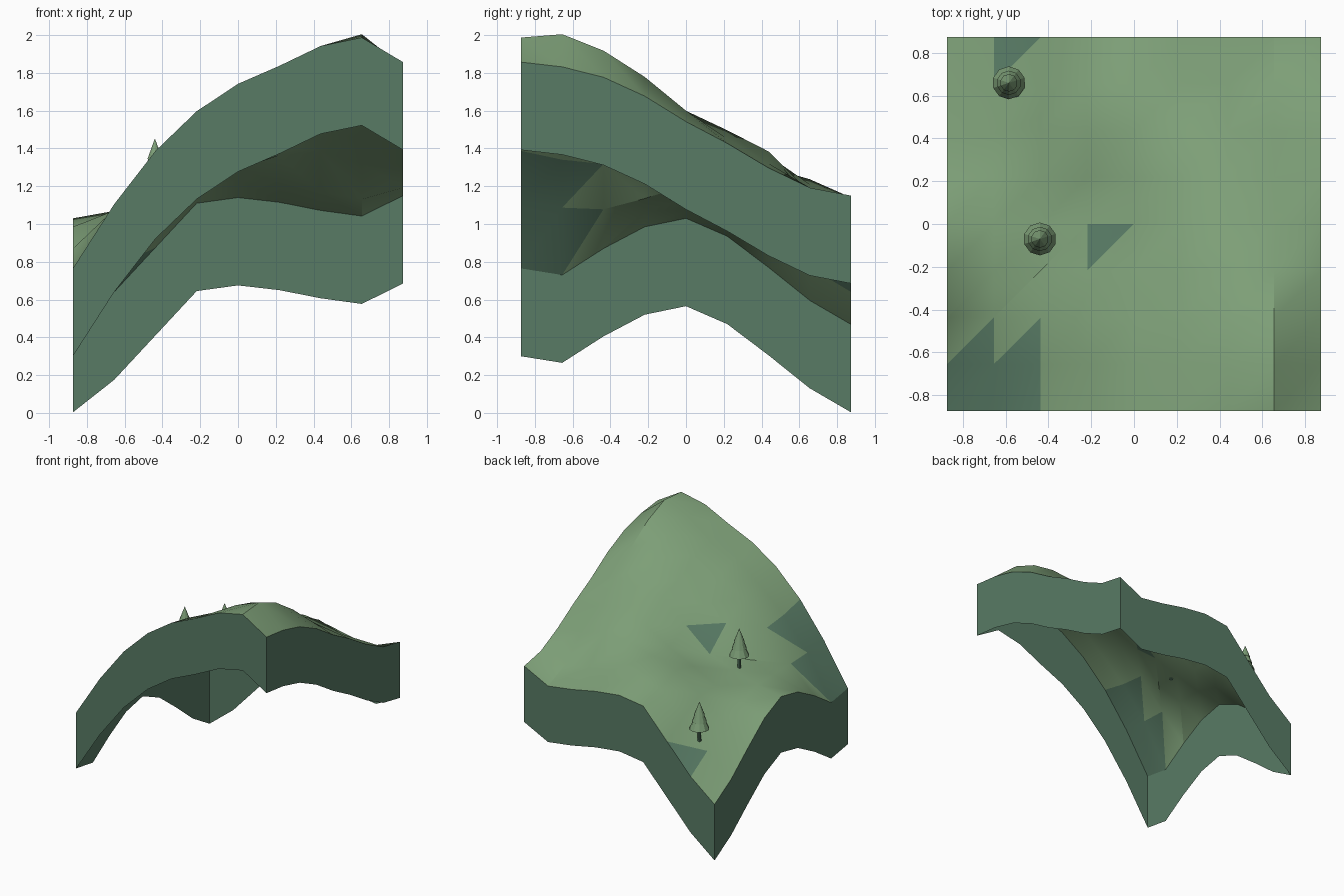
import bpy, bmesh, math

cube = bpy.data.objects.get("Cube")
if cube:
    bpy.data.objects.remove(cube)


def make_material(name, colour):
    mat = bpy.data.materials.new(name)
    mat.use_nodes = True
    mat.diffuse_color = (*colour, 1)
    mat.node_tree.nodes["Principled BSDF"].inputs["Base Color"].default_value = (*colour, 1)
    return mat


GRASS = make_material("grass green", (0.205, 0.345, 0.185))
ROCK = make_material("rock green", (0.098, 0.198, 0.13))

HALF = 0.874          # half width of the ground tile
CELLS = 8
STEP = 2 * HALF / CELLS
SKIRT_DEPTH = 0.465

# Height profiles along the four borders
front = [.765, 1.105, 1.387, 1.597, 1.742, 1.837, 1.942, 1.987, 1.857]
back = [.468, .64, .875, 1.11, 1.14, 1.115, 1.072, 1.042, 1.15]
left = [.765, .73, .87, .985, 1.03, .935, .77, .595, .468]
right = [1.857, 1.832, 1.777, 1.677, 1.542, 1.427, 1.297, 1.192, 1.15]

# Hollow in the middle and ridge at the front: offset in hundredths, row by row
relief = {
    1: [3, 0, -3, 0, 0, 4, 8],
    2: [-8, -10, -12, -10, -4, 2, 6],
    3: [-16, -33, -27, -25, -12, -2, 3],
    4: [-17, -32, -42, -28, -9, -4, 0],
    5: [-12, -25, -33, -26, -11, 0, 0],
    6: [-4, -7, -12, -9, 0, 6, 4],
    7: [0, 0, -4, 0, 0, 0, 0],
}


def lerp(a, b, t):
    return a + (b - a) * t


def ground_height(i, j):
    """Surface blended between the border profiles, plus the relief."""
    u, v = i / CELLS, j / CELLS
    corners = lerp(lerp(front[0], front[-1], u), lerp(back[0], back[-1], u), v)
    z = lerp(front[i], back[i], v) + lerp(left[j], right[j], u) - corners
    if j in relief and 0 < i < CELLS:
        z += relief[j][i - 1] / 100
    return z


def finish(name, bm, materials):
    mesh = bpy.data.meshes.new(name)
    bm.to_mesh(mesh)
    bm.free()
    for mat in materials:
        mesh.materials.append(mat)
    obj = bpy.data.objects.new(name, mesh)
    bpy.context.collection.objects.link(obj)
    return obj


def smooth(obj, angle):
    bpy.ops.object.select_all(action='DESELECT')
    obj.select_set(True)
    bpy.context.view_layer.objects.active = obj
    bpy.ops.object.shade_smooth_by_angle(angle=math.radians(angle))


def is_rock(i, j, upper):
    """Rocky triangles: the low front corner, the pool and the back edge."""
    if i < 2 and (j == 0 or (j == 1 and not upper)):
        return True
    return upper and (i, j) in ((3, 3), (1, 7))


# Ground surface: each cell is split along the same diagonal
bm = bmesh.new()
size = range(CELLS + 1)
grid = [[bm.verts.new((i * STEP - HALF, j * STEP - HALF, ground_height(i, j)))
         for j in size] for i in size]
for i in range(CELLS):
    for j in range(CELLS):
        a, b = grid[i][j], grid[i + 1][j]
        c, d = grid[i + 1][j + 1], grid[i][j + 1]
        for upper, tri in ((False, (a, b, c)), (True, (a, c, d))):
            bm.faces.new(tri).material_index = int(is_rock(i, j, upper))
rim = ([grid[i][0].co.copy() for i in range(CELLS)]
       + [grid[CELLS][j].co.copy() for j in range(CELLS)]
       + [grid[i][CELLS].co.copy() for i in range(CELLS, 0, -1)]
       + [grid[0][j].co.copy() for j in range(CELLS, 0, -1)])
ground = finish("ground_surface", bm, [GRASS, ROCK])
smooth(ground, 32)

# Border walls hanging from the rim, open underneath
bm = bmesh.new()
top = [bm.verts.new(p) for p in rim]
low = [bm.verts.new((p.x, p.y, p.z - SKIRT_DEPTH)) for p in rim]
for k in range(len(rim)):
    n = (k + 1) % len(rim)
    bm.faces.new((low[k], low[n], top[n], top[k]))
finish("border_walls", bm, [ROCK])


# Conifers: a thin trunk with three stacked cones
def add_cone(bm, r_low, r_top, z_low, z_top, index):
    made = bmesh.ops.create_cone(bm, cap_ends=True, segments=10,
                                 radius1=r_low, radius2=r_top, depth=z_top - z_low)
    bmesh.ops.translate(bm, verts=made["verts"], vec=(0, 0, (z_low + z_top) / 2))
    for face in {f for v in made["verts"] for f in v.link_faces}:
        face.material_index = index


def add_tree(name, location):
    bm = bmesh.new()
    add_cone(bm, 0.015, 0.013, -0.004, 0.12, 1)
    add_cone(bm, 0.077, 0.035, 0.10, 0.19, 0)
    add_cone(bm, 0.057, 0.025, 0.16, 0.245, 0)
    add_cone(bm, 0.041, 0.0, 0.215, 0.323, 0)
    finish(name, bm, [GRASS, ROCK]).location = location


add_tree("back_tree", (-0.585, 0.66, 0.84))
add_tree("middle_tree", (-0.44, -0.07, 1.13))
